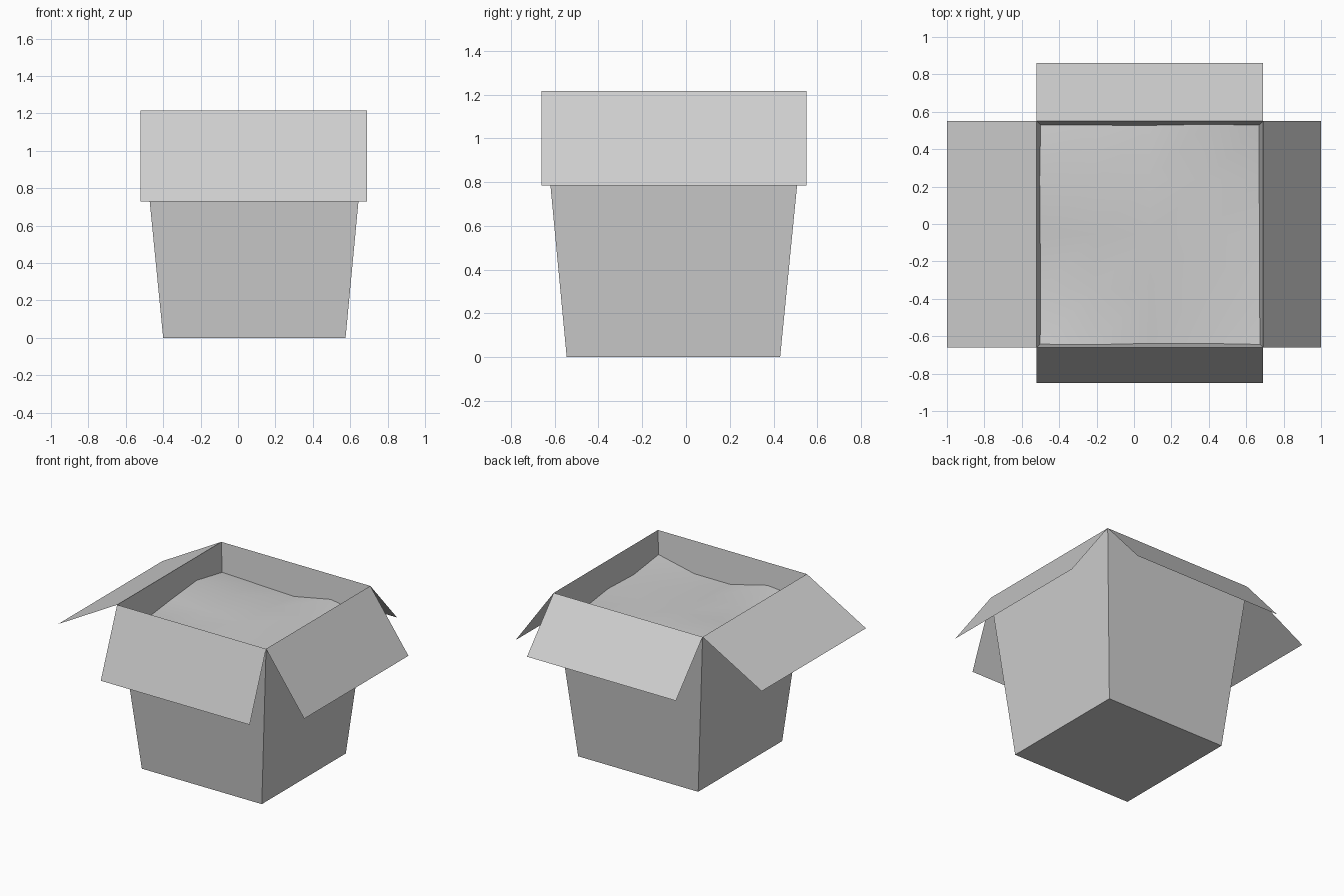
import bpy
import bmesh
from mathutils import Vector

cube = bpy.data.objects.get("Cube")
if cube:
    bpy.data.objects.remove(cube, do_unlink=True)

grey = bpy.data.materials.new("plain grey")
grey.use_nodes = True
colour = (0.62, 0.62, 0.62, 1)
grey.diffuse_color = colour
grey.node_tree.nodes["Principled BSDF"].inputs["Base Color"].default_value = colour

HEIGHT = 1.215
BASE = (-0.40, 0.575, -0.545, 0.43)   # x min, x max, y min, y max
RIM = (-0.52, 0.69, -0.66, 0.55)


def bounds(z):
    """Extents of the tapered box at height z."""
    t = z / HEIGHT
    return [a + (b - a) * t for a, b in zip(BASE, RIM)]


def ring(z):
    x0, x1, y0, y1 = bounds(z)
    return [Vector(p) for p in ((x0, y0, z), (x1, y0, z), (x1, y1, z), (x0, y1, z))]


def add_object(name, verts, faces, smooth=False):
    mesh = bpy.data.meshes.new(name)
    mesh.from_pydata(verts, [], faces)
    mesh.materials.append(grey)
    obj = bpy.data.objects.new(name, mesh)
    bpy.context.collection.objects.link(obj)
    for poly in mesh.polygons:
        poly.use_smooth = smooth
    return obj


# Tapered box, open at the top
walls = [(i, (i + 1) % 4, (i + 1) % 4 + 4, i + 4) for i in range(4)]
add_object("box_body", ring(0) + ring(HEIGHT), [(3, 2, 1, 0)] + walls)

# Four folded-out flaps, each hinged on one rim edge
rim = ring(HEIGHT)
flaps = {
    "front_flap": (0, -0.19, -0.485),
    "left_flap": (1, 0.31, -0.43),
    "back_flap": (2, 0.31, -0.35),
    "right_flap": (3, -0.48, -0.27),
}
for name, (i, out, drop) in flaps.items():
    a, b = rim[i], rim[(i + 1) % 4]
    swing = Vector((0, out, drop)) if i % 2 == 0 else Vector((out, 0, drop))
    add_object(name, [a, a + swing, b + swing, b], [(0, 1, 2, 3)])

# Gently uneven filling, fitted to the sloping walls
levels = [
    (1.03, 1.055, 0.985, 0.985, 1.045),
    (1.00, 1.02, 1.00, 1.00, 1.01),
    (1.03, 1.02, 1.01, 1.01, 1.02),
    (1.055, 1.03, 1.01, 1.02, 0.985),
    (1.005, 0.995, 0.985, 1.04, 1.00),
]
n = len(levels)
points = []
for j, row in enumerate(levels):
    for i, z in enumerate(row):
        x0, x1, y0, y1 = bounds(z)
        points.append((x0 + (x1 - x0) * i / (n - 1), y0 + (y1 - y0) * j / (n - 1), z))
quads = [(j * n + i, j * n + i + 1, (j + 1) * n + i + 1, (j + 1) * n + i)
         for j in range(n - 1) for i in range(n - 1)]
add_object("filling", points, quads, smooth=True)
